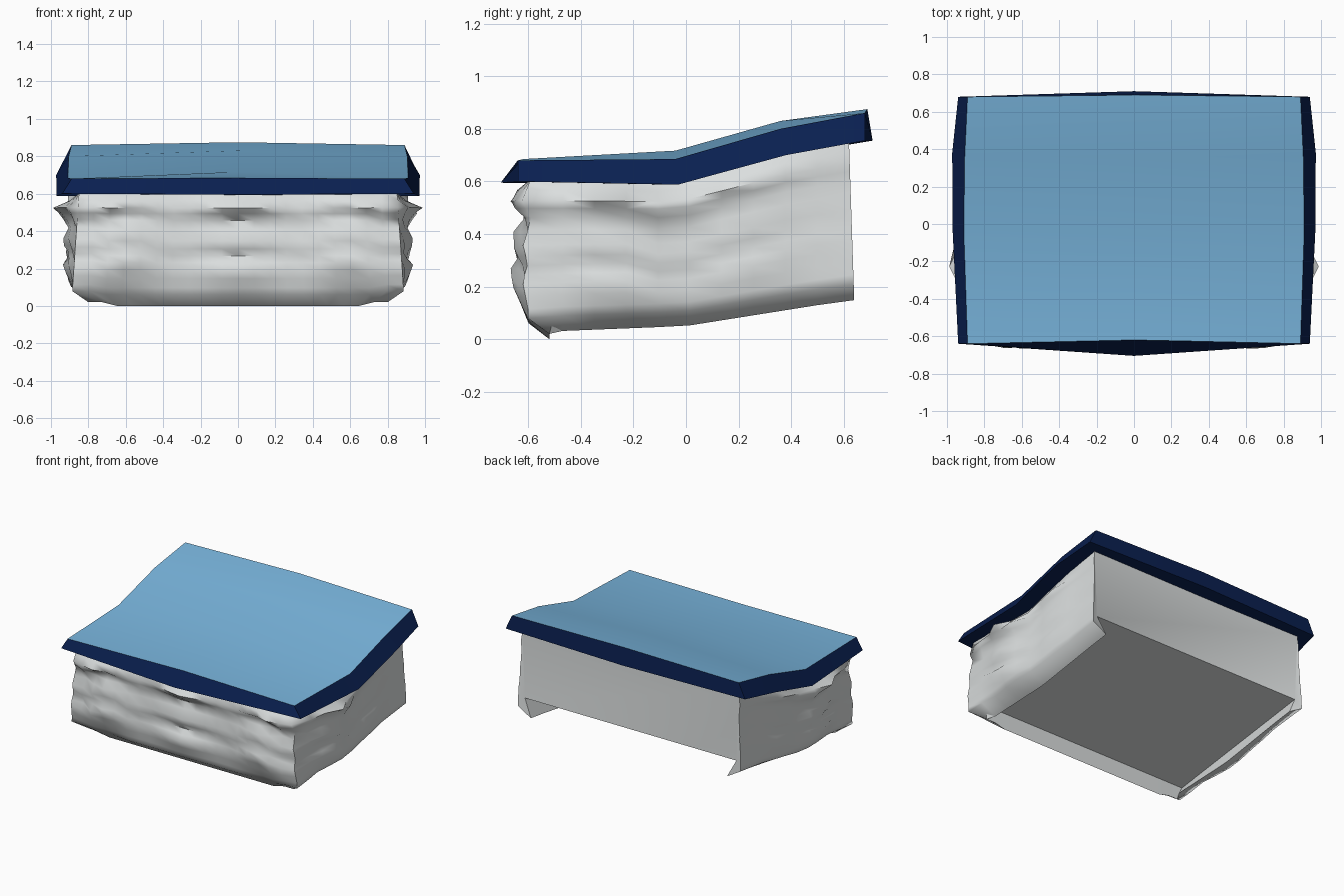
import bpy, bmesh, math

if "Cube" in bpy.data.objects:
    bpy.data.objects.remove(bpy.data.objects["Cube"])


def material(name, col):
    m = bpy.data.materials.new(name)
    m.diffuse_color = (*col, 1)
    m.use_nodes = True
    m.node_tree.nodes["Principled BSDF"].inputs["Base Color"].default_value = m.diffuse_color
    return m


BLUE = material("light blue", (0.19, 0.46, 0.72))
NAVY = material("navy", (0.003, 0.014, 0.08))
GREY = material("pale grey", (0.71, 0.735, 0.735))


def lerp_table(pts, v):
    """Piecewise linear lookup in a list of (position, value)."""
    if v <= pts[0][0]:
        return pts[0][1]
    for (a, p), (b, q) in zip(pts, pts[1:]):
        if v <= b:
            return p + (q - p) * (v - a) / (b - a)
    return pts[-1][1]


def finish(bm, name, mats, angle):
    bmesh.ops.recalc_face_normals(bm, faces=bm.faces)
    me = bpy.data.meshes.new(name)
    bm.to_mesh(me)
    bm.free()
    ob = bpy.data.objects.new(name, me)
    bpy.context.collection.objects.link(ob)
    for m in mats:
        me.materials.append(m)
    bpy.ops.object.select_all(action='DESELECT')
    ob.select_set(True)
    bpy.context.view_layer.objects.active = ob
    bpy.ops.object.shade_smooth_by_angle(angle=math.radians(angle))
    return ob


# Bent slab: blue top, navy sloping rim and underside
# each row: y at edge, y at centre, half width, z at edge, z at centre
TOP = [(-0.64, -0.62, 0.89, 0.68, 0.685), (-0.04, -0.04, 0.91, 0.685, 0.717),
       (0.36, 0.36, 0.905, 0.80, 0.83), (0.68, 0.69, 0.89, 0.86, 0.875)]
LOW = [(-0.64, -0.705, 0.94, 0.60, 0.595), (-0.03, -0.03, 0.97, 0.588, 0.588),
       (0.38, 0.38, 0.972, 0.70, 0.70), (0.68, 0.71, 0.94, 0.755, 0.755)]


def slab_grid(bm, rows):
    return [[bm.verts.new(p) for p in ((-w, ye, ze), (0, yc, zc), (w, ye, ze))]
            for ye, yc, w, ze, zc in rows]


def outline(g):
    return g[0] + [r[2] for r in g[1:]] + g[-1][1::-1] + [r[0] for r in g[-2:0:-1]]


bm = bmesh.new()
grids = [slab_grid(bm, TOP), slab_grid(bm, LOW)]
for k, g in enumerate(grids):
    for i in range(3):
        for j in range(2):
            f = bm.faces.new((g[i][j], g[i][j + 1], g[i + 1][j + 1], g[i + 1][j]))
            f.material_index = k
a, b = outline(grids[0]), outline(grids[1])
for i in range(len(a)):
    j = (i + 1) % len(a)
    bm.faces.new((a[i], b[i], b[j], a[j])).material_index = 1
finish(bm, "bent_top_slab", [BLUE, NAVY], 28)

# Crumpled rock-like base: wrinkle profiles from top (0) to hem (1)
ROWS = [0, 0.07, 0.14, 0.19, 0.25, 0.33, 0.43, 0.5, 0.56, 0.62, 0.68, 0.76, 0.84, 0.9, 1]
FRONT = [(0, 0), (0.14, 0.085), (0.25, 0.0), (0.33, 0.03), (0.43, 0.075), (0.55, 0.03),
         (0.66, 0.08), (0.83, 0.03), (0.9, 0.01), (1, -0.07)]
SIDE = [(0, 0), (0.14, 0.155), (0.22, 0.09), (0.33, 0.05), (0.5, 0.09), (0.63, 0.03),
        (0.72, 0.08), (0.84, 0.03), (0.9, 0.02), (1, -0.08)]
UNDER = [(-0.64, 0.61), (-0.03, 0.60), (0.38, 0.71), (0.68, 0.765)]
FLOOR = [(-0.59, 0.015), (-0.5, 0.03), (0, 0.05), (0.63, 0.15)]
REACH = [(-0.6, 0.55), (-0.2, 1), (0.1, 0.6), (0.62, 0.1)]
YF, YB, XS = -0.59, 0.62, 0.85
NS, NF = 10, 20


def column(x, y, side):
    """Points from slab down to the hem; mirrored in x through abs()."""
    u, pts = abs(x), []
    top = lerp_table(UNDER, y)
    corner = u > XS - 0.01 and y < YF + 0.01
    low = lerp_table(FLOOR, y) if side else 0.02 * (u > 0.7)
    for t in ROWS:
        z = top + (low - top) * t
        calm = min(1, 4 * t * (1 - t))
        if corner:
            o = lerp_table(FRONT, t) * (0.4 if t < 0.9 else 1)
            pts.append((math.copysign(u + (0.04 * t if t < 1 else -0.05), x), y - o, z))
        elif side:
            wob = 0.06 * math.sin(9 * y + 1.8) + 0.04 * math.sin(17 * y + 3.4)
            wob -= 0.22 * max(0, y)
            env = min(1, t * 8) * (0.78 + 0.22 * math.cos(13 * y + 2.8))
            o = lerp_table(SIDE, t - wob * calm)
            o = o * lerp_table(REACH, y) * env if t < 1 else -0.08
            if t < 1:
                o += 0.04 * max(0, t - 0.3)
            pts.append((math.copysign(u + o, x), y + 0.02 * t * (y > 0.6), z))
        else:
            wob = 0.05 * math.sin(9.5 * u - 0.6) + 0.04 * math.sin(16 * u + 1.5)
            env = 0.64 + 0.36 * math.cos(9 * (u - 0.67))
            o = lerp_table(FRONT, t - wob * calm)
            o = o * env if o > 0 else o
            dip = 0.018 * math.cos(7 * u) * math.sin(math.pi * t) ** 2
            pts.append((x * (1 + 0.04 * t if t < 1 else 0.95), y - o + dip, z))
    return pts


bm = bmesh.new()
path = [(-XS, YB + (YF - YB) * i / NS, -1) for i in range(NS)]
path += [(-XS + 2 * XS * i / NF, YF, 0) for i in range(NF + 1)]
path += [(XS, YF + (YB - YF) * i / NS, 1) for i in range(1, NS + 1)]
cols = [[bm.verts.new(p) for p in column(*c)] for c in path]

# recessed floor above the hem, sloping up to the back
for (x, y, s), c in zip(path, cols):
    yy = max(y, -0.51)
    z = 0.11 + (yy + 0.51) * 0.14
    c.append(bm.verts.new((max(-0.83, min(0.83, x)), yy, z)))
for p, q in zip(cols, cols[1:]):
    for i in range(len(p) - 1):
        bm.faces.new((p[i], p[i + 1], q[i + 1], q[i]))
bm.faces.new([c[-1] for c in cols])

# flat back panel with straight edges, plus the small folded hem tips beside it
left, right = cols[0], cols[-1]
bm.faces.new((left[0], left[-1], right[-1], right[0]))
for c in (left, right):
    bm.faces.new(c)
finish(bm, "crumpled_base", [GREY], 60)
